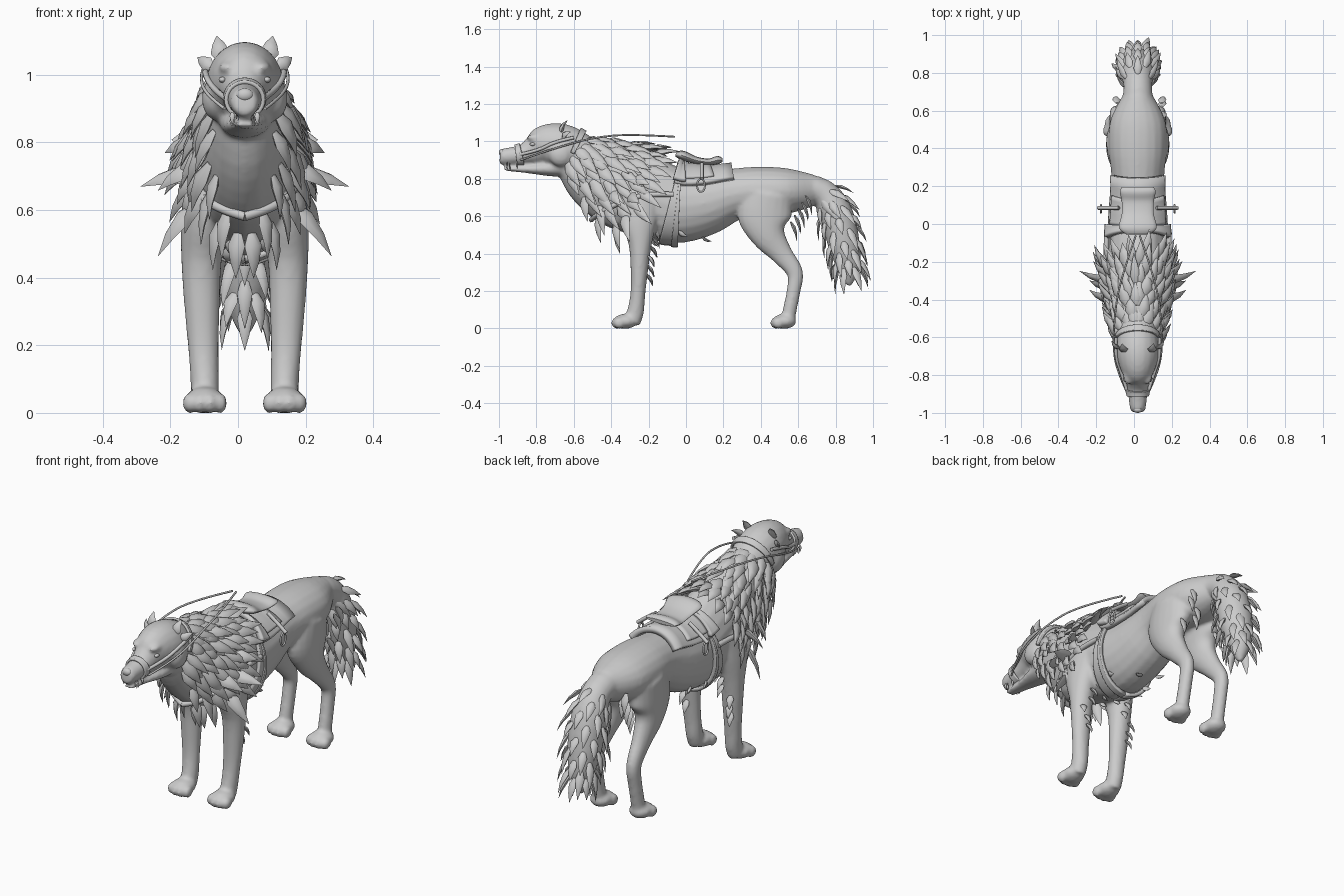
import bpy, bmesh, math, random
from mathutils import Vector, Matrix

random.seed(4)
if "Cube" in bpy.data.objects:
    bpy.data.objects.remove(bpy.data.objects["Cube"])
SHIFT = 0.02
mat = bpy.data.materials.new("plain grey")
mat.use_nodes = True
GREY = (0.6, 0.6, 0.6, 1)
mat.diffuse_color = GREY
mat.node_tree.nodes["Principled BSDF"].inputs["Base Color"].default_value = GREY


def finish(name, bm, angle=50):
    bmesh.ops.recalc_face_normals(bm, faces=bm.faces)
    me = bpy.data.meshes.new(name)
    bm.to_mesh(me)
    bm.free()
    me.materials.append(mat)
    me.polygons.foreach_set("use_smooth", [True] * len(me.polygons))
    me.set_sharp_from_angle(angle=math.radians(angle))
    ob = bpy.data.objects.new(name, me)
    ob.location.x = SHIFT
    bpy.context.collection.objects.link(ob)
    return ob


def blend(rings, s):
    """Smoothly interpolated ring (x, y, z, side radius, other radius)."""
    n = len(rings) - 1
    s = min(max(s, 0), n)
    i = min(int(s), n - 1)
    t = s - i
    a, b, c, d = (rings[min(max(k, 0), n)] for k in (i - 1, i, i + 1, i + 2))
    return [q + t / 2 * (r - p + t * (2 * p - 5 * q + 4 * r - w + t * (3 * (q - r) + w - p)))
            for p, q, r, w in zip(a, b, c, d)]


def surf(rings, s, th, off=0.0):
    """Point, outward direction and path direction on a lofted form."""
    x, y, z, ra, rb = blend(rings, s)
    p, q = blend(rings, s - .1), blend(rings, s + .1)
    t = Vector((0, q[1] - p[1], q[2] - p[2])).normalized()
    n = Vector((0, -t.z, t.y))
    side = Vector((1, 0, 0))
    pos = Vector((x, y, z)) + side * (ra + off) * math.sin(th) + n * (rb + off) * math.cos(th)
    return pos, (side * math.sin(th) * rb + n * math.cos(th) * ra).normalized(), t


def skin(bm, rows, closed=True):
    vs = [[bm.verts.new(p) for p in row] for row in rows]
    for a, b in zip(vs, vs[1:]):
        n = len(a)
        for j in range(n if closed else n - 1):
            bm.faces.new((a[j], a[(j + 1) % n], b[(j + 1) % n], b[j]))
    return vs


def loft(bm, rings, seg=20, steps=4):
    n = (len(rings) - 1) * steps
    vs = skin(bm, [[surf(rings, i / steps, math.tau * j / seg)[0] for j in range(seg)]
                   for i in range(n + 1)])
    bm.faces.new(vs[0])
    bm.faces.new(vs[-1])


def ball(bm, pos, radii):
    m = Matrix.Translation(pos) @ Matrix.Diagonal((*radii, 1))
    bmesh.ops.create_icosphere(bm, subdivisions=3, radius=1, matrix=m)


def leaf(bm, base, direction, out, length, width):
    """One pointed, flattened tuft of fur."""
    d = direction.normalized()
    side = d.cross(out).normalized()
    up = side.cross(d)
    rows = []
    for t, w in ((0, .4), (.3, 1), (.65, .62), (1, .02)):
        c = base + d * length * t + up * width * .4 * math.sin(t * 3)
        rows.append([c + (side * math.cos(a) + up * math.sin(a) * .5) * width * w
                     for a in [math.tau * k / 6 for k in range(6)]])
    vs = skin(bm, rows)
    bm.faces.new(vs[0])
    bm.faces.new(vs[-1])


def tube(name, points, r, cyclic=False):
    cu = bpy.data.curves.new(name, "CURVE")
    cu.dimensions = "3D"
    cu.bevel_depth, cu.bevel_resolution, cu.use_fill_caps = r, 2, True
    sp = cu.splines.new("NURBS")
    sp.points.add(len(points) - 1)
    for p, co in zip(sp.points, points):
        p.co = (*co, 1)
    sp.use_endpoint_u, sp.use_cyclic_u, sp.order_u = not cyclic, cyclic, 3
    cu.materials.append(mat)
    ob = bpy.data.objects.new(name, cu)
    ob.location.x = SHIFT
    bpy.context.collection.objects.link(ob)


def strip(name, rings, s0, s1, a0, a1, off, thick):
    """Leather band wrapped over a lofted form."""
    bm = bmesh.new()
    skin(bm, [[surf(rings, s0 + (s1 - s0) * i / 8, a0 + (a1 - a0) * j / 32, off)[0]
               for j in range(33)] for i in range(9)], closed=False)
    mod = finish(name, bm).modifiers.new("thickness", "SOLIDIFY")
    mod.thickness, mod.offset = thick, 0


torso = [(0, -.62, .93, .10, .115), (0, -.5, .845, .125, .19), (0, -.35, .76, .15, .225),
         (0, -.2, .7, .158, .215), (0, -.05, .655, .158, .2), (0, .1, .67, .15, .175),
         (0, .25, .715, .14, .14), (0, .4, .735, .155, .13), (0, .55, .735, .145, .12),
         (0, .68, .74, .08, .085)]
tail = [(0, .6, .755, .09, .08), (0, .73, .725, .075, .075), (0, .8, .62, .09, .09),
        (0, .845, .45, .085, .085), (0, .87, .32, .055, .06), (0, .87, .23, .015, .015)]
head = [(0, -.995, .918, .03, .034), (0, -.975, .918, .042, .044), (0, -.88, .93, .054, .052),
        (0, -.82, .95, .066, .076), (0, -.76, .975, .095, .11), (0, -.68, .975, .114, .122),
        (0, -.6, .95, .108, .115), (0, -.52, .9, .1, .1)]
jaw = [(0, -.97, .855, .028, .012), (0, -.86, .852, .04, .02), (0, -.72, .855, .07, .042),
       (0, -.6, .87, .08, .06)]
front_leg = [(.1, -.24, .72, .07, .12), (.118, -.25, .58, .07, .1), (.128, -.245, .45, .06, .062),
             (.126, -.25, .3, .052, .046), (.122, -.258, .18, .045, .04),
             (.118, -.27, .09, .042, .045), (.118, -.29, .03, .042, .045)]
hind_leg = [(.088, .44, .72, .078, .13), (.096, .42, .6, .072, .145), (.104, .44, .5, .06, .095),
            (.108, .51, .4, .043, .06), (.114, .582, .3, .035, .044), (.116, .575, .2, .034, .037),
            (.117, .555, .1, .034, .037), (.117, .545, .03, .036, .035)]

# body with legs, paws and head fused into one skin
bm = bmesh.new()
for form in (torso, tail, head, jaw):
    loft(bm, form)
for sg in (1, -1):
    for leg, py in ((front_leg, -.325), (hind_leg, .525)):
        loft(bm, [(sg * x, *rest) for x, *rest in leg])
        ball(bm, (sg * .118, py, .038), (.058, .065, .04))
        for k in (-1.5, -.5, .5, 1.5):
            ball(bm, (sg * .118 + k * .03, py - .05 + abs(k) * .012, .029), (.021, .032, .031))
    ball(bm, (sg * .05, -.80, 1.02), (.028, .05, .02))
    ball(bm, (sg * .085, -.67, .93), (.042, .065, .065))
body = finish("body", bm, 180)
rm = body.modifiers.new("fuse", "REMESH")
rm.mode, rm.voxel_size, rm.use_smooth_shade = "VOXEL", .01, True
sm = body.modifiers.new("soften", "SMOOTH")
sm.factor, sm.iterations = .5, 5

# nose, eyes, fangs and ears
bm = bmesh.new()
ball(bm, (0, -.983, .94), (.026, .017, .02))
finish("nose", bm)
eyes, fangs, ears = bmesh.new(), bmesh.new(), bmesh.new()
up, back, fore = Vector((0, 0, 1)), Vector((0, 1, 0)), Vector((0, -1, 0))
for sg in (1, -1):
    ball(eyes, (sg * .066, -.82, .985), (.011, .016, .009))
    for y, z, d in ((-.955, .89, -1), (-.94, .85, 1), (-.9, .89, -1)):
        leaf(fangs, Vector((sg * .037, y, z)), up * d, fore, .04, .008)
    leaf(ears, Vector((sg * .068, -.67, 1.04)), Vector((sg * .015, .04, .075)), fore, .085, .028)
    leaf(ears, Vector((sg * .095, -.66, 1.02)), Vector((sg * .05, .05, .035)), fore, .07, .022)
for n, b in (("eyes", eyes), ("fangs", fangs), ("ears", ears)):
    finish(n, b)

# mane of overlapping tufts
bm = bmesh.new()
for row in range(8):
    s = .1 + row * .35
    count = 6 + row // 4
    for sg in (1, -1):
        for k in range(count):
            th = (k + .25 + .5 * (row % 2)) / count * 2.25 + random.uniform(-.06, .06)
            p, out, t = surf(torso, s, sg * th, -.004)
            d = t * .85 + out * random.uniform(.35, .62) - up * (.05 + .2 * th)
            leaf(bm, p, d, out, random.uniform(.13, .18), random.uniform(.026, .036))
    # long side tufts
for sg in (1, -1):
    for y, z, v in ((-.3, .71, (.16, .05, -.04)), (-.33, .62, (.11, .03, -.15)),
                    (-.28, .8, (.09, .08, -.03)), (-.4, .73, (.11, .05, -.07))):
        leaf(bm, Vector((sg * .14, y, z)), Vector((sg * v[0], v[1], v[2])), Vector((sg * .4, -.6, .5)),
             Vector(v).length * 1.05, .034)
    # chest tufts
    for s, th, ln in ((1.2, 2.4, .14), (1.7, 2.3, .17), (1.8, 2.75, .15), (2.3, 2.6, .15), (2.4, 3, .14)):
        p, out, t = surf(torso, s, sg * th, -.01)
        leaf(bm, p, out * .25 - up + t * .3, out, ln, .027)
finish("mane", bm)

# tail tufts
bm = bmesh.new()
for row in range(9):
    s = 1.15 + row * .35
    for k in range(6):
        p, out, t = surf(tail, s, math.tau * (k + .5 * (row % 2)) / 6, -.008)
        leaf(bm, p, t + out * random.uniform(.2, .5), out, random.uniform(.1, .15), .023)
finish("tail_tufts", bm)

# small tufts on legs, haunches and belly
bm = bmesh.new()
for sg in (1, -1):
    for k in range(6):
        p, out, t = surf([(sg * x, *r) for x, *r in front_leg], 1.4 + k * .33,
                         random.uniform(-.5, .5), -.006)
        leaf(bm, p, t + out * .6, out, .075, .019)
    for k in range(5):
        p = Vector((sg * random.uniform(.05, .13), .56 + .02 * k, .57 + .035 * k))
        leaf(bm, p, Vector((sg * .1, .3, -1)), back, .11, .023)
    for k in range(4):
        p, out, t = surf(torso, 2.9 + k * .6, sg * random.uniform(2.3, 3.0), -.004)
        leaf(bm, p, t + out * .3 - up * .3, out, .06, .017)
finish("body_tufts", bm)

# saddle: blanket, front roll, girth and seat
strip("saddle_blanket", torso, 3.7, 6.15, -1.0, 1.0, .018, .03)
strip("saddle_front_flap", torso, 3.6, 4.4, -.97, .97, .042, .03)
strip("saddle_side_flap", torso, 4.4, 5.6, -.85, .85, .034, .02)
strip("girth", torso, 3.72, 4.05, -math.pi, math.pi, .006, .018)
strip("girth_edge", torso, 3.97, 4.1, -math.pi, math.pi, .012, .02)
bm = bmesh.new()
loft(bm, [(0, -.055, .93, .06, .012), (0, -.02, .925, .1, .026), (0, .05, .9, .085, .02),
          (0, .12, .89, .085, .018), (0, .17, .9, .095, .022), (0, .195, .9, .085, .01)])
finish("seat", bm)

# rings, reins and harness straps
for sg, label in ((1, "left"), (-1, "right")):
    tube(label + "_ring", [(sg * .195, .08 + .022 * math.sin(a), .765 + .036 * math.cos(a))
                           for a in [math.tau * k / 10 for k in range(10)]], .005, True)
    tube(label + "_ring_strap", [(sg * .1, .085, .88), (sg * .16, .085, .84), (sg * .21, .085, .8)], .01)
    tube(label + "_rein", [(sg * .06, -.885, .9), (sg * .1, -.8, .93), (sg * .13, -.68, .97),
                           (sg * .125, -.5, 1.02), (sg * .095, -.3, 1.04), (sg * .01, -.06, 1.025)], .005)
    tube(label + "_cheek_strap", [(sg * .055, -.89, .93), (sg * .086, -.79, .95), (sg * .12, -.7, 1.0),
                                  (sg * .115, -.6, 1.02)], .009)
    tube(label + "_breast_strap", [surf(torso, s, sg * th, .012)[0] for s, th in
                                   ((3.8, 1.3), (3.1, 1.45), (2.5, 1.7), (2, 2.1), (1.75, 2.6), (1.7, 3.15))], .014)
strip("muzzle_band", head, 1.7, 2.05, -math.pi, math.pi, .004, .012)
strip("crown_band", head, 5.85, 6.1, -1.7, 1.7, .006, .012)
